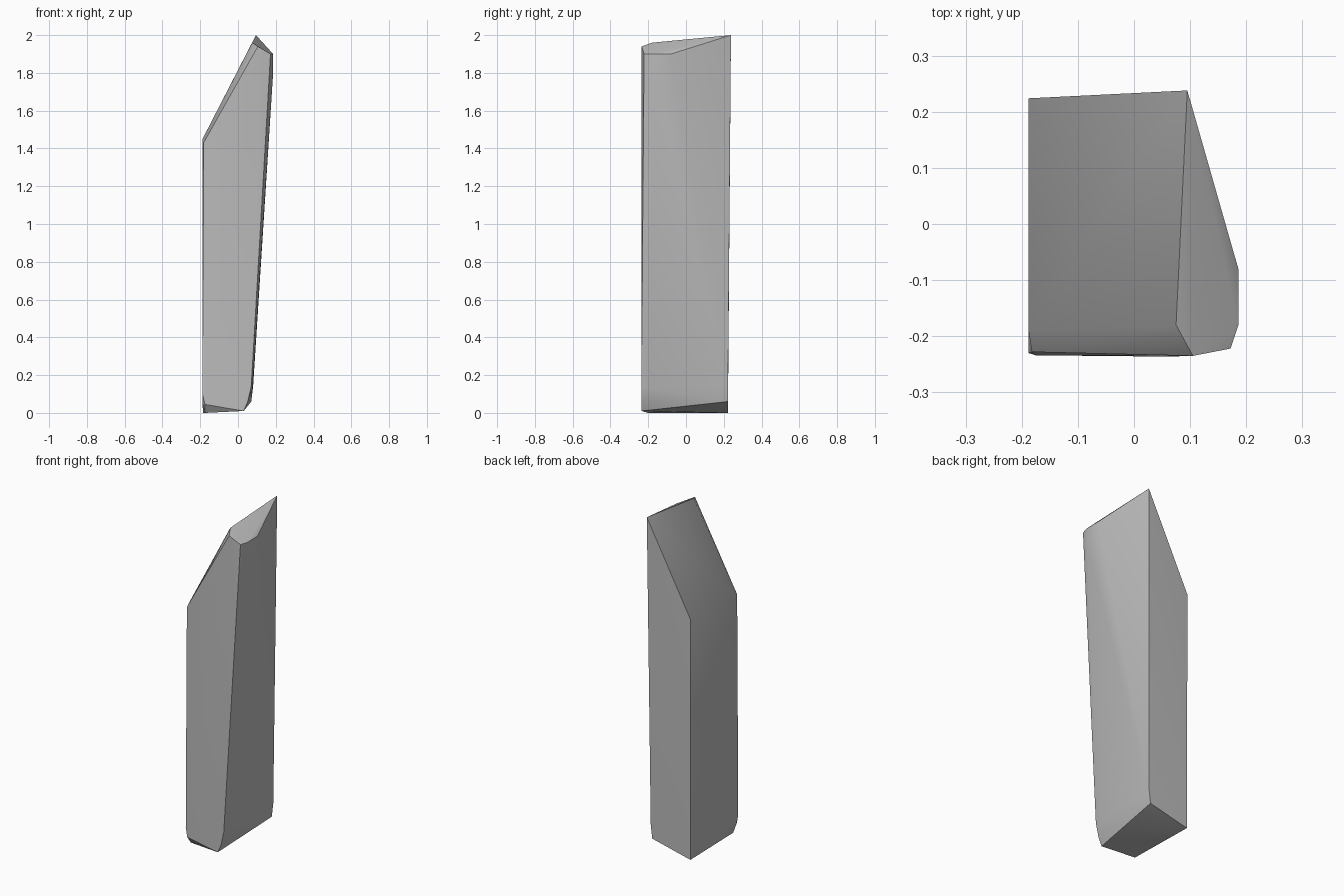
import bpy
import bmesh
import math

# Remove the default cube if it is in the scene
default_cube = bpy.data.objects.get("Cube")
if default_cube:
    bpy.data.objects.remove(default_cube, do_unlink=True)


def make_material(name, colour):
    material = bpy.data.materials.new(name)
    material.use_nodes = True
    material.diffuse_color = colour
    shader = material.node_tree.nodes["Principled BSDF"]
    shader.inputs["Base Color"].default_value = colour
    shader.inputs["Roughness"].default_value = 0.9
    return material


def make_hull(name, corners, material):
    """Wrap a faceted stone around its corner points."""
    mesh = bpy.data.meshes.new(name)
    bm = bmesh.new()
    for corner in corners:
        bm.verts.new(corner)
    hull = bmesh.ops.convex_hull(bm, input=bm.verts[:])
    unused = [v for v in hull["geom_interior"] if isinstance(v, bmesh.types.BMVert)]
    bmesh.ops.delete(bm, geom=unused, context="VERTS")
    bmesh.ops.dissolve_limit(bm, angle_limit=math.radians(0.5),
                             verts=bm.verts[:], edges=bm.edges[:])
    bmesh.ops.recalc_face_normals(bm, faces=bm.faces[:])
    bm.to_mesh(mesh)
    bm.free()
    mesh.materials.append(material)
    stone = bpy.data.objects.new(name, mesh)
    bpy.context.collection.objects.link(stone)
    return stone


# Slanted top: peak at the back, low edge on the -x side
peak = (0.095, 0.238, 2.0)
slope = [(-0.188, 0.224, 1.45), (-0.188, -0.19, 1.45), (0.075, -0.18, 1.96)]
front_rim = [(-0.182, -0.228, 1.43), (0.105, -0.235, 1.94), (0.172, -0.222, 1.9)]
side_rim = [(0.145, -0.165, 1.925), (0.186, -0.18, 1.9), (0.186, -0.08, 1.9),
            (0.186, -0.17, 1.8)]

# Lower sides, where the +x wall tapers inwards
lower_wall = [(0.07, -0.236, 0.14), (0.077, -0.19, 0.13), (0.08, 0.222, 0.14),
              (-0.188, -0.23, 0.1), (-0.188, -0.21, 0.05)]

# Worn foot
foot = [(-0.185, 0.222, 0.0), (0.07, 0.222, 0.06), (0.03, -0.236, 0.01),
        (0.052, -0.236, 0.06), (-0.175, -0.234, 0.045), (-0.175, -0.2, 0.0)]

grey_stone = make_material("grey stone", (0.5, 0.5, 0.5, 1.0))
pillar = make_hull("stone_pillar", [peak] + slope + front_rim + side_rim + lower_wall + foot,
                   grey_stone)

# Soft shading across shallow facets, crisp edges elsewhere
bpy.ops.object.select_all(action="DESELECT")
pillar.select_set(True)
bpy.context.view_layer.objects.active = pillar
bpy.ops.object.shade_smooth_by_angle(angle=math.radians(30))
